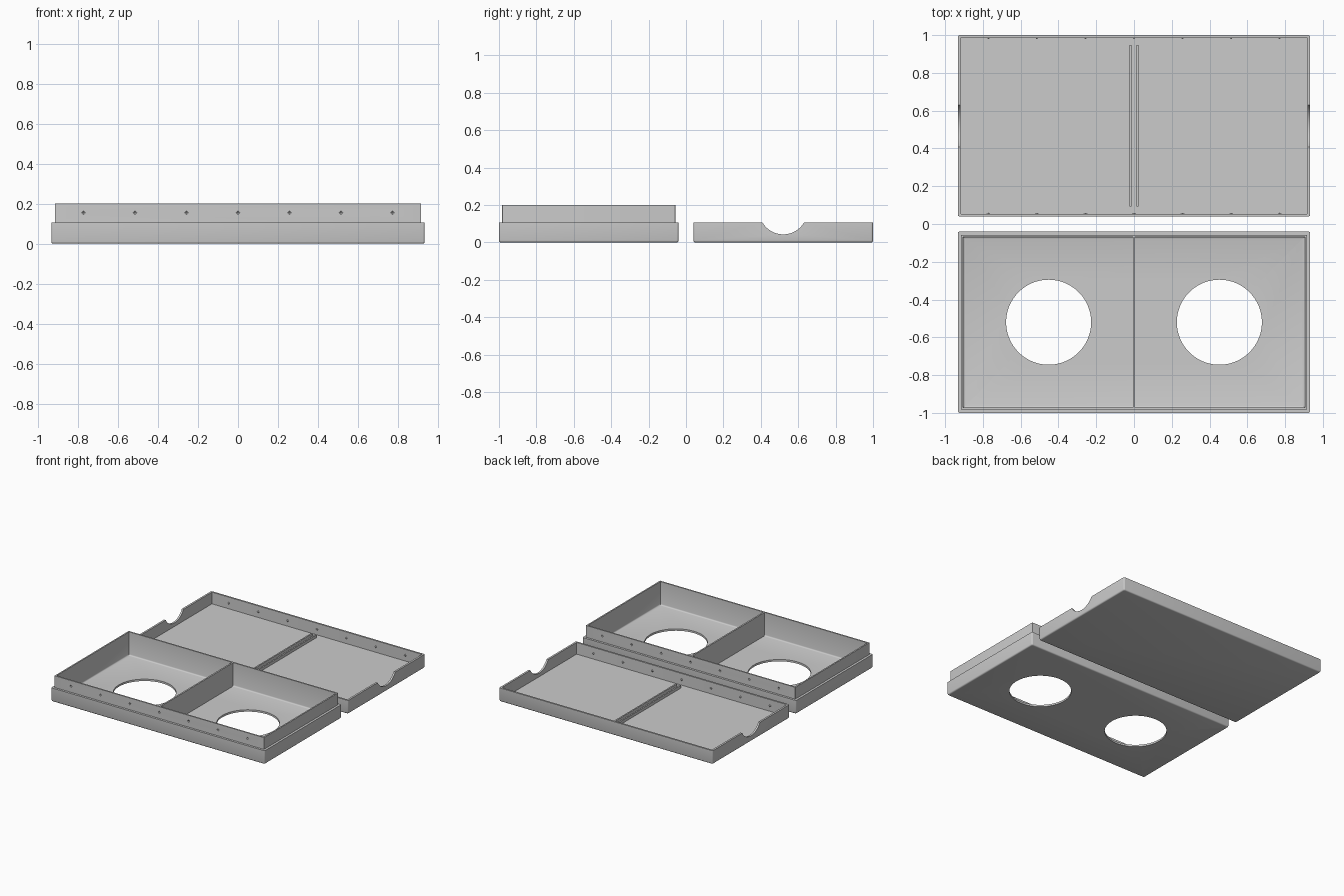
import bpy, bmesh, math
from mathutils import Matrix, Vector

if "Cube" in bpy.data.objects:
    bpy.data.objects.remove(bpy.data.objects["Cube"])

grey = bpy.data.materials.new("plain grey")
grey.diffuse_color = (0.6, 0.6, 0.6, 1)
grey.use_nodes = True
grey.node_tree.nodes["Principled BSDF"].inputs["Base Color"].default_value = grey.diffuse_color

CY = 0.52                                   # distance of each tray's middle from y = 0
STUD_X = [i * 0.257 for i in range(-3, 4)]  # snap studs and their sockets


def add_object(name, bm):
    bmesh.ops.recalc_face_normals(bm, faces=bm.faces)
    me = bpy.data.meshes.new(name)
    bm.to_mesh(me)
    bm.free()
    me.materials.append(grey)
    ob = bpy.data.objects.new(name, me)
    bpy.context.collection.objects.link(ob)
    return ob


def rounded_rect(hx, hy, r, n=4):
    pts = []
    for q, (sx, sy) in enumerate([(1, 1), (-1, 1), (-1, -1), (1, -1)]):
        for i in range(n + 1):
            a = math.pi / 2 * (q + i / n)
            pts.append((sx * (hx - r) + r * math.cos(a), sy * (hy - r) + r * math.sin(a)))
    return pts


def tray(name, cy, rings):
    """Loft rounded rectangles (half x, half y, z, corner radius), capped at both ends."""
    bm = bmesh.new()
    loops = [[bm.verts.new((x, y + cy, z)) for x, y in rounded_rect(hx, hy, r)]
             for hx, hy, z, r in rings]
    for a, b in zip(loops, loops[1:]):
        for i in range(len(a)):
            j = (i + 1) % len(a)
            bm.faces.new((a[i], a[j], b[j], b[i]))
    bm.faces.new(loops[0])
    bm.faces.new(loops[-1])
    return add_object(name, bm)


def box(name, x0, x1, y0, y1, z0, z1):
    bm = bmesh.new()
    bmesh.ops.create_cube(bm, size=1, matrix=Matrix.LocRotScale(
        Vector(((x0 + x1) / 2, (y0 + y1) / 2, (z0 + z1) / 2)), None,
        Vector((x1 - x0, y1 - y0, z1 - z0))))
    return add_object(name, bm)


def cylinders(name, r, depth, mats):
    bm = bmesh.new()
    for m in mats:
        bmesh.ops.create_cone(bm, cap_ends=True, segments=96, radius1=r, radius2=r,
                              depth=depth, matrix=m)
    return add_object(name, bm)


def studs(name, ys, z):
    """Row of small diamond points centred on each wall surface."""
    bm = bmesh.new()
    for y in ys:
        for x in STUD_X:
            for d in (-1, 1):
                bmesh.ops.create_cone(bm, segments=4, radius1=0.01, radius2=0, depth=0.006,
                                      matrix=Matrix.Translation((x, y + d * 0.003, z)) @
                                      Matrix.Rotation(-d * math.pi / 2, 4, 'X'))
    bmesh.ops.remove_doubles(bm, verts=bm.verts, dist=0.0005)
    return add_object(name, bm)


def cut(ob, cutter):
    mod = ob.modifiers.new("cut", 'BOOLEAN')
    mod.operation, mod.solver, mod.object = 'DIFFERENCE', 'EXACT', cutter
    bpy.context.view_layer.objects.active = ob
    bpy.ops.object.modifier_apply(modifier=mod.name)
    bpy.data.objects.remove(cutter)


def bottom_edge(hx, hy, r=0.01, n=3):
    """Rounded lower outside edge."""
    return [(hx - r + r * math.sin(a), hy - r + r * math.sin(a), r - r * math.cos(a), r)
            for a in (math.pi / 2 * i / n for i in range(n + 1))]


def floor_fillet(hx, hy, z, r=0.01, n=3):
    """Rounded inside corner where wall meets floor."""
    return [(hx - r + r * math.cos(a), hy - r + r * math.cos(a), z + r - r * math.sin(a), 0.002)
            for a in (math.pi / 2 * i / n for i in range(n + 1))]


# base tray with a stepped rim
base = tray("base_tray", -CY, bottom_edge(0.933, 0.48) + [
    (0.933, 0.48, 0.107, 0.01), (0.915, 0.463, 0.107, 0.002), (0.915, 0.463, 0.2, 0.002),
    (0.904, 0.452, 0.2, 0.002)] + floor_fillet(0.904, 0.452, 0.015))
cut(base, cylinders("hole_cutter", 0.225, 0.2,
                    [Matrix.Translation((s * 0.452, -CY, 0)) for s in (-1, 1)]))
cut(base, studs("socket_cutter", (-CY - 0.463, -CY + 0.463), 0.155))
divider = box("divider", -0.006, 0.006, -CY - 0.455, -CY + 0.455, 0.01, 0.1995)

# lid tray with a round notch in each end
lid = tray("lid_tray", CY, bottom_edge(0.933, 0.48) + [
    (0.933, 0.48, 0.107, 0.01), (0.918, 0.466, 0.107, 0.002), (0.918, 0.466, 0.015, 0.002)])
cut(lid, cylinders("notch_cutter", 0.1285, 2.2,
                   [Matrix.Translation((0, CY, 0.1715)) @ Matrix.Rotation(math.pi / 2, 4, 'Y')]))
lid_studs = studs("lid_studs", (CY - 0.466, CY + 0.466), 0.059)

# pair of ribs that grip the divider
ribs = [box(f"divider_rib_{i}", s * 0.018 - 0.0055, s * 0.018 + 0.0055,
            CY - 0.427, CY + 0.427, 0.01, 0.038) for i, s in enumerate((-1, 1))]

# smooth the rounded edges only
for ob in (base, lid):
    bpy.ops.object.select_all(action='DESELECT')
    ob.select_set(True)
    bpy.context.view_layer.objects.active = ob
    bpy.ops.object.shade_smooth_by_angle(angle=math.radians(35))
